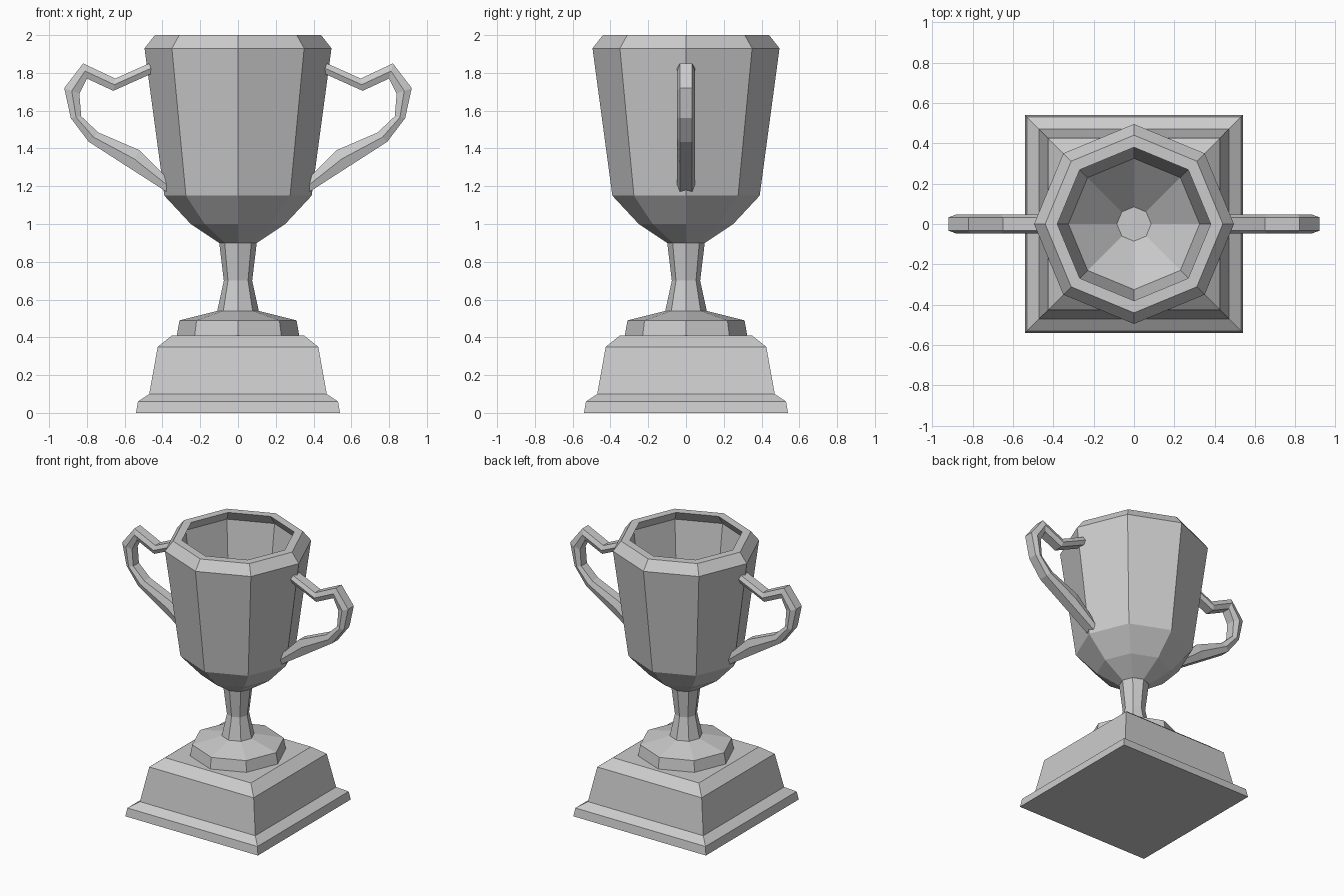
import bpy, bmesh, math

if "Cube" in bpy.data.objects:
    bpy.data.objects.remove(bpy.data.objects["Cube"])


def loft(name, rings, mirror=False):
    """Skin a list of equal-sized vertex rings and cap both ends."""
    bm = bmesh.new()
    loops = [[bm.verts.new(p) for p in ring] for ring in rings]
    n = len(loops[0])
    for a, b in zip(loops, loops[1:]):
        for i in range(n):
            j = (i + 1) % n
            bm.faces.new((a[i], a[j], b[j], b[i]))
    bm.faces.new(loops[0])
    bm.faces.new(loops[-1])
    bmesh.ops.recalc_face_normals(bm, faces=bm.faces)
    mesh = bpy.data.meshes.new(name)
    bm.to_mesh(mesh)
    bm.free()
    obj = bpy.data.objects.new(name, mesh)
    bpy.context.collection.objects.link(obj)
    if mirror:
        obj.modifiers.new("mirror", 'MIRROR').use_axis[0] = True
    return obj


def turned(name, profile, sides, offset=0.0, scale=1.0):
    """Revolve a (radius, height) profile with few sides."""
    angles = [offset + math.tau * i / sides for i in range(sides)]
    return loft(name, [[(r * scale * math.cos(a), r * scale * math.sin(a), z)
                        for a in angles] for r, z in profile])


# Square plinth (profile in half-widths)
turned("plinth", [(0.54, 0), (0.53, 0.06), (0.47, 0.10), (0.425, 0.35), (0.35, 0.41)],
       4, math.pi / 4, math.sqrt(2))

# Octagonal foot and stem
turned("foot_and_stem", [(0.325, 0.405), (0.31, 0.49), (0.11, 0.54),
                         (0.075, 0.70), (0.10, 0.905)], 8)

# Octagonal hollow bowl: outside, rim, then inside down to the floor
turned("bowl", [(0.10, 0.90), (0.25, 1.0), (0.39, 1.15), (0.495, 1.93), (0.44, 2.0),
                (0.38, 2.0), (0.425, 1.93), (0.325, 1.16), (0.085, 0.94)], 8)

# Handles: outer and inner edge of the loop (x, z), six-sided section
outer = [(0.455, 1.857), (0.65, 1.77), (0.82, 1.85), (0.92, 1.72),
         (0.885, 1.56), (0.79, 1.435), (0.58, 1.30), (0.37, 1.165)]
inner = [(0.455, 1.797), (0.66, 1.705), (0.80, 1.77), (0.84, 1.69),
         (0.83, 1.57), (0.74, 1.485), (0.52, 1.39), (0.37, 1.24)]
rings = []
for (ox, oz), (ix, iz) in zip(outer, inner):
    mx, mz = (ox + ix) / 2, (oz + iz) / 2
    rings.append([(ox, -0.033, oz), (ox, 0.033, oz), (mx, 0.047, mz),
                  (ix, 0.033, iz), (ix, -0.033, iz), (mx, -0.047, mz)])
loft("handles", rings, mirror=True)
